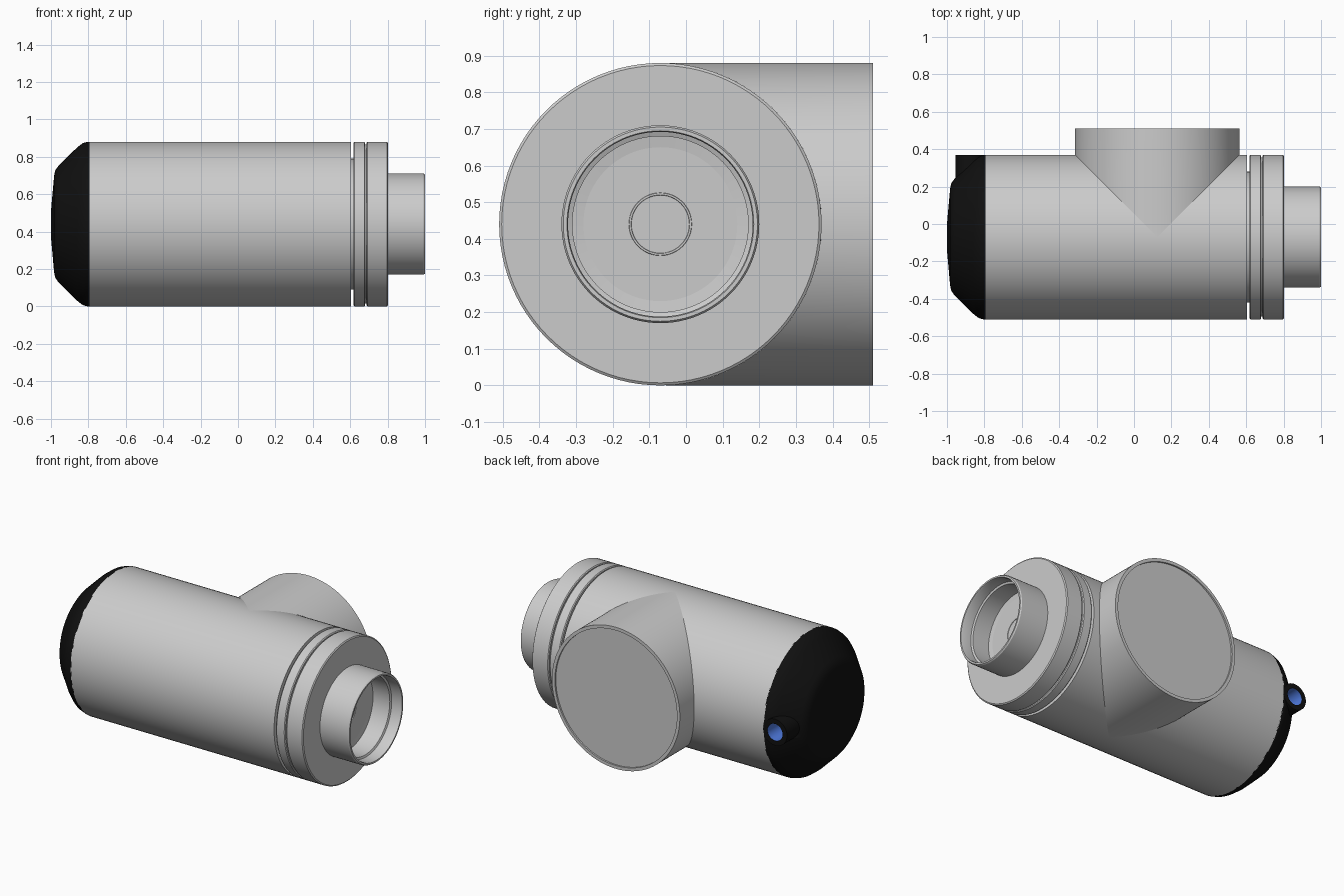
import bpy, bmesh
from math import cos, sin, pi, radians
from mathutils import Vector

if "Cube" in bpy.data.objects:
    bpy.data.objects.remove(bpy.data.objects["Cube"])

CY, CZ, R = -0.07, 0.44, 0.44      # main axis position and radius
BX = 0.125                         # branch axis position


def material(name, color):
    m = bpy.data.materials.new(name)
    m.diffuse_color = color
    m.use_nodes = True
    m.node_tree.nodes["Principled BSDF"].inputs["Base Color"].default_value = m.diffuse_color
    return m


black = material("black_cap", (0.005, 0.005, 0.005, 1))
blue = material("blue_lining", (0.08, 0.2, 0.75, 1))


def finish(name, bm, mat=None, angle=25):
    bmesh.ops.remove_doubles(bm, verts=bm.verts, dist=1e-5)
    bmesh.ops.recalc_face_normals(bm, faces=bm.faces)
    me = bpy.data.meshes.new(name)
    bm.to_mesh(me)
    bm.free()
    ob = bpy.data.objects.new(name, me)
    bpy.context.collection.objects.link(ob)
    if mat:
        me.materials.append(mat)
    bpy.ops.object.select_all(action='DESELECT')
    ob.select_set(True)
    bpy.context.view_layer.objects.active = ob
    bpy.ops.object.shade_smooth_by_angle(angle=radians(angle))
    return ob


def bridge_rings(rings, bm):
    n = len(rings[0])
    for a, b in zip(rings, rings[1:]):
        for i in range(n):
            j = (i + 1) % n
            bm.faces.new((a[i], a[j], b[j], b[i]))


def lathe(name, profile, place, mat=None, n=96, angle=25):
    """Turn (distance along axis, radius) points; zero-radius ends become caps."""
    bm = bmesh.new()
    start, end = profile[0], profile[-1]
    pts = [p for p in profile if p[1] > 0]
    rings = [[bm.verts.new(place(d, r * cos(2 * pi * i / n), r * sin(2 * pi * i / n)))
              for i in range(n)] for d, r in pts]
    bridge_rings(rings, bm)
    if start[1] == 0:
        bm.faces.new(rings[0])
    if end[1] == 0:
        bm.faces.new(rings[-1])
    return finish(name, bm, mat, angle)


def along_x(d, u, v):
    return Vector((d, CY + u, CZ + v))


# Main drum with the two clamp grooves
lathe("main_drum", [
    (-0.795, 0), (-0.795, R), (0.605, R), (0.605, 0.35), (0.618, 0.35),
    (0.618, R - 0.005), (0.623, R), (0.675, R), (0.68, R - 0.005),
    (0.68, 0.425), (0.688, 0.425), (0.688, R - 0.005), (0.693, R),
    (0.797, R), (0.802, R - 0.007), (0.802, 0)], along_x)

# Open socket with a stepped bore and a shallow drain in its floor
lathe("inlet_socket", [
    (0.795, 0.27), (0.992, 0.27), (1.0, 0.265), (1.0, 0.255), (0.99, 0.252),
    (0.93, 0.252), (0.925, 0.24), (0.81, 0.24), (0.806, 0.21)], along_x)
lathe("drain_ring", [
    (0.802, 0.086), (0.805, 0.085), (0.805, 0.08), (0.802, 0.079)], along_x, n=48)

# Side branch: the tube starts on the saddle curve where it meets the drum
bm = bmesh.new()
N = 128
rings = []
for y, r in ((None, R), (0.51, R), (0.51, 0.42), (0.50, 0.42)):
    ring = []
    for i in range(N):
        t = 2 * pi * i / N
        yy = CY + r * abs(cos(t)) if y is None else y
        ring.append(bm.verts.new((BX + r * cos(t), yy, CZ + r * sin(t))))
    rings.append(ring)
bridge_rings(rings, bm)
bm.faces.new(rings[-1])
finish("side_branch", bm)

# Black chamfered end cap
lathe("end_cap", [
    (-0.79, 0), (-0.79, R), (-0.805, R), (-0.83, 0.433), (-0.86, 0.41),
    (-0.96, 0.312), (-0.977, 0.287), (-0.983, 0.26), (-0.992, 0.16),
    (-1.0, 0.07), (-1.0, 0)], along_x, black)


# Drain spout on the cap, pointing the same way as the branch
def along_y(d, u, v):
    return Vector((-0.872 + u, d, CZ + v))


lathe("drain_spout", [
    (0.12, 0), (0.12, 0.082), (0.37, 0.082), (0.37, 0.052)], along_y, black, n=48)
lathe("spout_lining", [(0.372, 0.054), (0.372, 0.05), (0.365, 0.05), (0.365, 0.05)],
      along_y, blue, n=48)

# Open the spout bore through the cap, then line it in blue
bm = bmesh.new()
rings = [[bm.verts.new(along_y(d, 0.053 * cos(2 * pi * i / 48), 0.053 * sin(2 * pi * i / 48)))
          for i in range(48)] for d in (0.20, 0.45)]
bridge_rings(rings, bm)
bm.faces.new(rings[0])
bm.faces.new(rings[1])
cutter = finish("bore_cutter", bm)
cutter.hide_render = True
cutter.hide_set(True)
for name in ("end_cap", "main_drum"):
    mod = bpy.data.objects[name].modifiers.new("bore", 'BOOLEAN')
    mod.operation = 'DIFFERENCE'
    mod.solver = 'EXACT'
    mod.object = cutter
bpy.data.objects.remove(bpy.data.objects["spout_lining"])
lathe("spout_lining", [(0.37, 0.0525), (0.201, 0.0525), (0.201, 0)], along_y, blue, n=48)
